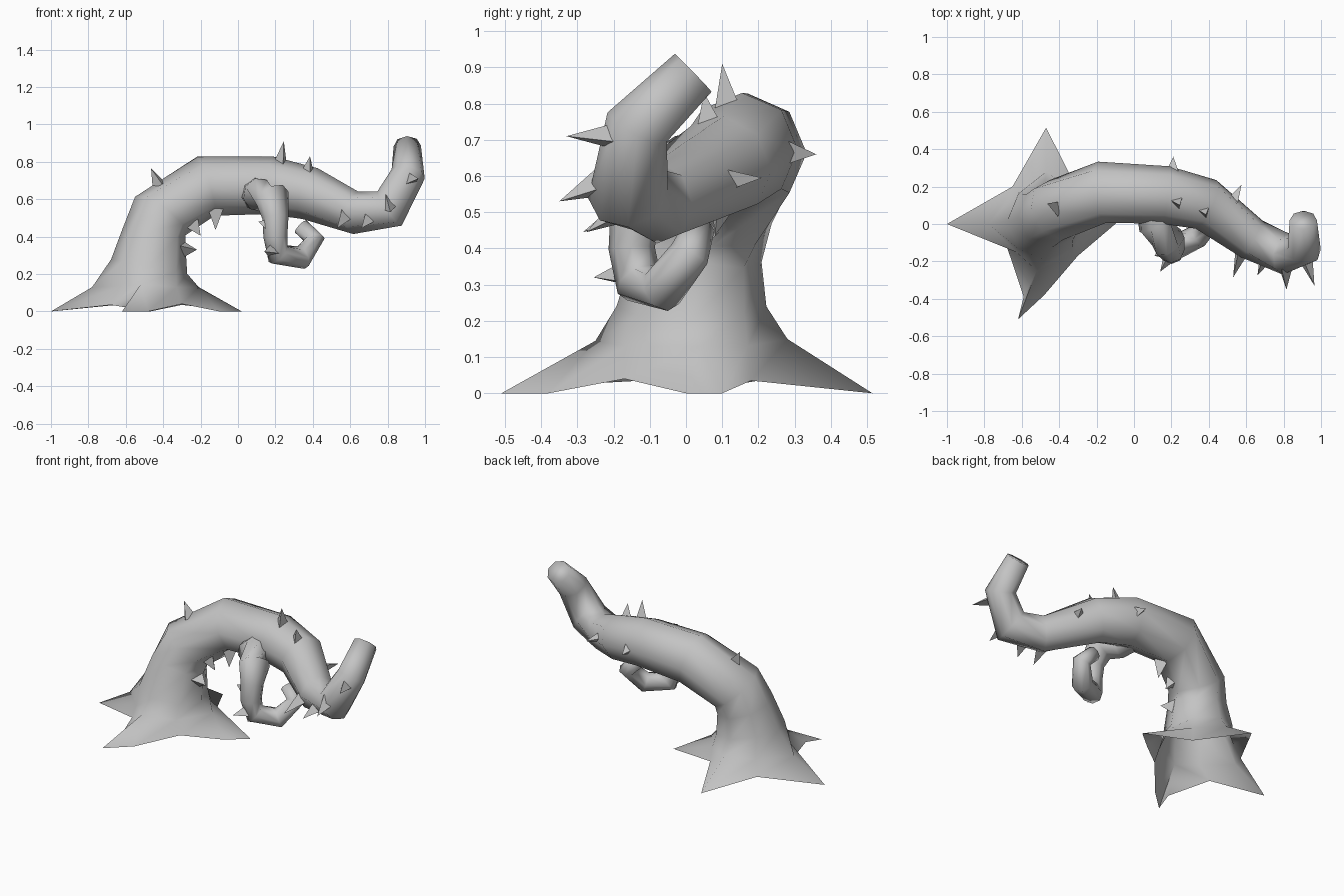
import bpy
import bmesh
import math
from mathutils import Vector

cube = bpy.data.objects.get("Cube")
if cube:
    bpy.data.objects.remove(cube, do_unlink=True)

SIDES = 8

grey = bpy.data.materials.new("plain grey")
grey.use_nodes = True
colour = (0.55, 0.55, 0.55, 1)
grey.diffuse_color = colour
bsdf = next(n for n in grey.node_tree.nodes if n.type == 'BSDF_PRINCIPLED')
bsdf.inputs["Base Color"].default_value = colour


def finish(bm, name, angle):
    """Turn a bmesh into a named, shaded object."""
    mesh = bpy.data.meshes.new(name)
    bm.to_mesh(mesh)
    bm.free()
    mesh.materials.append(grey)
    obj = bpy.data.objects.new(name, mesh)
    bpy.context.collection.objects.link(obj)
    bpy.ops.object.select_all(action='DESELECT')
    obj.select_set(True)
    bpy.context.view_layer.objects.active = obj
    bpy.ops.object.shade_smooth_by_angle(angle=math.radians(angle))


def bridge(bm, low, high):
    for i in range(len(low)):
        j = (i + 1) % len(low)
        bm.faces.new((low[i], low[j], high[j], high[i]))


def loft(bm, path, start_dir, lateral):
    """Sweep rings along (x, y, z, radius) points; return the first ring."""
    pts = [Vector(p[:3]) for p in path]
    lateral = Vector(lateral)
    rings = []
    for i, p in enumerate(pts):
        if i == 0:
            t = Vector(start_dir).normalized()
        else:
            t = (p - pts[i - 1]).normalized()
            if i + 1 < len(pts):
                t = (t + (pts[i + 1] - p).normalized()).normalized()
        side = (lateral - t * lateral.dot(t)).normalized()
        up = t.cross(side)
        ring = []
        for k in range(SIDES):
            a = 2 * math.pi * k / SIDES - math.pi / 2
            ring.append(bm.verts.new(p + path[i][3] * (side * math.cos(a) + up * math.sin(a))))
        if rings:
            bridge(bm, rings[-1], ring)
        rings.append(ring)
    bm.faces.new(rings[-1])
    return rings[0]


# Trunk: rises, arches over and curls up at the end
bm = bmesh.new()
trunk_path = [
    (-.475, .015, .24, .207), (-.45, .04, .4, .173), (-.415, .075, .51, .17),
    (-.17, .17, .67, .165), (.17, .155, .675, .155), (.385, .105, .63, .142),
    (.63, -.08, .527, .114), (.81, -.16, .55, .112), (.91, -.135, .735, .092),
    (.905, .02, .885, .073),
]
foot = loft(bm, trunk_path, (.19, 0, 1), (0, 1, 0))

# Roots: a flared skirt with four spread points and raised notches between
flare = [bm.verts.new(v) for v in (
    (-.21, .04, .13), (-.31, .17, .13), (-.47, .28, .15), (-.62, .17, .13),
    (-.78, 0, .13), (-.63, -.15, .135), (-.52, -.25, .145), (-.33, -.17, .13))]
ground = [bm.verts.new(v) for v in (
    (.02, .1, 0), (-.3, .18, .035), (-.47, .515, 0), (-.65, .2, .035),
    (-1, 0, 0), (-.68, -.12, .035), (-.59, -.39, .02), (-.62, -.51, 0),
    (-.48, -.38, 0), (-.3, -.17, .04), (-.1, 0, 0))]
bridge(bm, flare, foot)
owner = [0, 1, 2, 3, 4, 5, 6, 6, 6, 7, 0]
for i, a in enumerate(owner):
    j = (i + 1) % len(owner)
    b = owner[j]
    face = [ground[i], ground[j], flare[b]]
    if a != b:
        face.append(flare[a])
    bm.faces.new(face)
finish(bm, "trunk_and_roots", 100)

# Branch: a hooked, blunt-ended tendril hanging from the front of the trunk
bm = bmesh.new()
branch_path = [
    (.1, .1, .63, .09), (.11, -.01, .625, .09), (.185, -.095, .605, .095),
    (.2, -.14, .5, .07), (.2, -.15, .4, .064), (.215, -.13, .305, .066),
    (.34, -.065, .288, .064), (.408, .01, .385, .056), (.335, .035, .455, .045),
]
loft(bm, branch_path, (.1, -1, -.1), (1, -1, 0))
finish(bm, "hooked_branch", 100)

# Thorns: three-sided spikes given as base centre and tip
thorns = [
    ((-.42, .09, .68), (-.465, .11, .765)),
    ((.23, .12, .785), (.245, .1, .91)),
    ((.375, .07, .735), (.385, .05, .83)),
    ((.21, .27, .67), (.21, .36, .66)),
    ((.52, .1, .595), (.575, .21, .595)),
    ((.57, -.15, .51), (.53, -.285, .445)),
    ((.7, -.18, .5), (.66, -.275, .445)),
    ((.805, -.24, .575), (.815, -.35, .53)),
    ((.915, -.19, .705), (.965, -.33, .71)),
    ((-.125, .1, .53), (-.12, .08, .435)),
    ((-.245, .06, .465), (-.2, .05, .405)),
    ((-.285, .0, .335), (-.22, -.02, .33)),
    ((.16, -.15, .46), (.11, -.17, .48)),
    ((.19, -.17, .325), (.14, -.255, .32)),
]
for n, (base, tip) in enumerate(thorns):
    base, tip = Vector(base), Vector(tip)
    axis = tip - base
    base -= axis * 0.15
    side = axis.orthogonal().normalized()
    up = axis.normalized().cross(side)
    bm = bmesh.new()
    ring = [bm.verts.new(base + .05 * (side * math.cos(a) + up * math.sin(a)))
            for a in (k * math.tau / 3 for k in range(3))]
    point = bm.verts.new(tip)
    for i in range(3):
        bm.faces.new((ring[i], ring[(i + 1) % 3], point))
    finish(bm, f"thorn_{n + 1}", 30)
